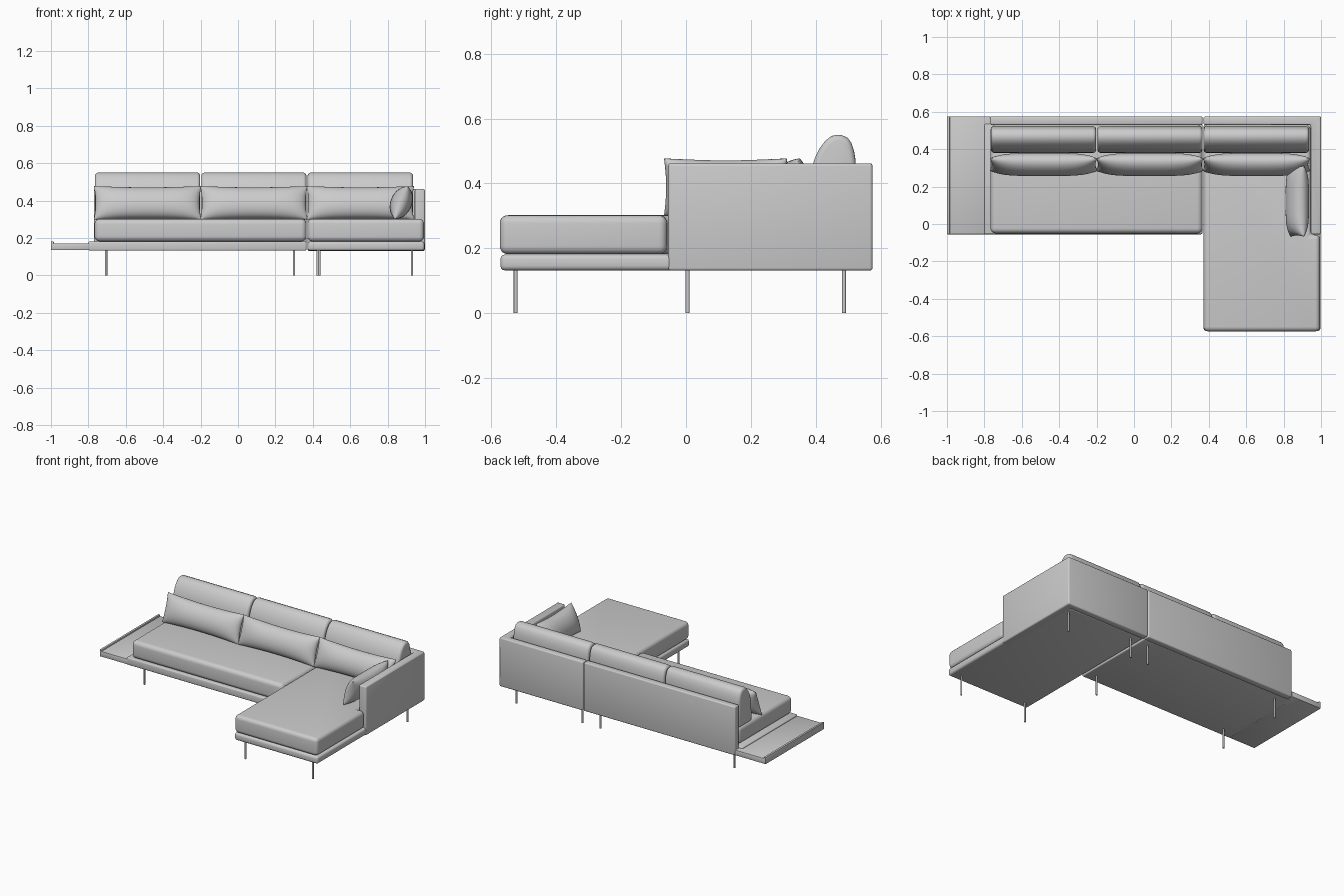
import bpy, bmesh, math
from mathutils import Matrix

if "Cube" in bpy.data.objects:
    bpy.data.objects.remove(bpy.data.objects["Cube"])


def finish(name, bm):
    bmesh.ops.recalc_face_normals(bm, faces=bm.faces)
    me = bpy.data.meshes.new(name)
    bm.to_mesh(me)
    bm.free()
    ob = bpy.data.objects.new(name, me)
    bpy.context.collection.objects.link(ob)
    bpy.ops.object.select_all(action='DESELECT')
    ob.select_set(True)
    bpy.context.view_layer.objects.active = ob
    bpy.ops.object.shade_smooth_by_angle(angle=math.radians(35))
    return ob


def prism(name, pts, lo, hi, bevel, segs=3, axis='Z'):
    """Extrude an outline along Z (x,y points) or X (y,z points), rounding its sharp edges."""
    bm = bmesh.new()
    to3 = (lambda a, b: (a, b, lo)) if axis == 'Z' else (lambda a, b: (lo, a, b))
    face = bm.faces.new([bm.verts.new(to3(a, b)) for a, b in pts])
    ext = bmesh.ops.extrude_face_region(bm, geom=[face])
    d = (0, 0, hi - lo) if axis == 'Z' else (hi - lo, 0, 0)
    bmesh.ops.translate(bm, vec=d, verts=[g for g in ext['geom'] if isinstance(g, bmesh.types.BMVert)])
    bmesh.ops.recalc_face_normals(bm, faces=bm.faces)
    sharp = [e for e in bm.edges if e.calc_face_angle(0) > math.radians(50)]
    bmesh.ops.bevel(bm, geom=sharp, offset=bevel, offset_type='OFFSET', segments=segs,
                    profile=0.5, affect='EDGES', clamp_overlap=True)
    return finish(name, bm)


def box(name, x, y, z, bevel, segs=3):
    pts = [(x[0], y[0]), (x[1], y[0]), (x[1], y[1]), (x[0], y[1])]
    return prism(name, pts, z[0], z[1], bevel, segs)


def pillow(name, loc, w, h, t, lean, turn=0):
    """Stuffed pillow with pinched corners, leaning backwards."""
    bm = bmesh.new()
    nu, nv = 32, 16
    rot = Matrix.Translation(loc) @ Matrix.Rotation(turn, 4, 'Z') @ Matrix.Rotation(-lean, 4, 'X')
    for side in (-1, 1):
        rows = []
        for j in range(nv + 1):
            v = -math.cos(math.pi * j / nv)
            row = []
            for i in range(nu + 1):
                u = -math.cos(math.pi * i / nu)
                puff = (1 - u ** 4) ** 0.5 * (1 - v * v) ** 0.5
                x = w / 2 * u * (1 - 0.035 * (1 - v * v))
                z = h / 2 * v * (1 - 0.10 * (1 - u * u))
                row.append(bm.verts.new((x, side * t / 2 * puff, z)))
            rows.append(row)
        for j in range(nv):
            for i in range(nu):
                bm.faces.new((rows[j][i], rows[j][i + 1], rows[j + 1][i + 1], rows[j + 1][i]))
    bmesh.ops.remove_doubles(bm, verts=bm.verts, dist=1e-5)
    bm.transform(rot)
    return finish(name, bm)


# Bases
box('long_base', (-0.80, 0.366), (-0.055, 0.535), (0.132, 0.182), 0.008)
box('chaise_base', (0.372, 0.997), (-0.572, 0.535), (0.132, 0.181), 0.014)

# Side table at the left end, with a raised outer lip
box('side_table', (-0.998, -0.77), (-0.055, 0.575), (0.135, 0.172), 0.004, 2)
box('side_table_lip', (-1.0, -0.985), (-0.055, 0.575), (0.135, 0.182), 0.003, 2)

# Back panel and wrapped back-and-arm panel
box('long_back_panel', (-0.77, 0.366), (0.53, 0.575), (0.132, 0.462), 0.008)
prism('corner_arm_panel',
      [(0.372, 0.53), (0.945, 0.53), (0.945, -0.055), (1.0, -0.055), (1.0, 0.575), (0.372, 0.575)],
      0.131, 0.462, 0.009)

# Seat cushions
box('long_seat_cushion', (-0.767, 0.366), (-0.05, 0.53), (0.182, 0.302), 0.028, 5)
prism('chaise_seat_cushion',
      [(0.372, -0.574), (0.994, -0.574), (0.994, -0.058), (0.944, -0.058), (0.944, 0.53), (0.372, 0.53)],
      0.182, 0.302, 0.027, 5)

# Back cushions: domed profile leaning on the panel
profile = [(0.523, 0.295), (0.523, 0.47), (0.518, 0.50), (0.51, 0.525), (0.498, 0.541), (0.48, 0.549),
           (0.465, 0.55), (0.448, 0.546), (0.43, 0.532), (0.413, 0.51), (0.40, 0.485),
           (0.389, 0.455), (0.382, 0.41), (0.38, 0.36), (0.38, 0.295)]
for i, (a, b) in enumerate([(-0.765, -0.202), (-0.196, 0.366), (0.372, 0.936)]):
    prism(f'back_cushion_{i + 1}', profile, a, b, 0.018, 4, 'X')
    pillow(f'lumbar_pillow_{i + 1}', ((a + b) / 2, 0.318, 0.388), 0.575, 0.19, 0.115, math.radians(20))

# Pillow against the arm
pillow('arm_pillow', (0.873, 0.122, 0.389), 0.38, 0.19, 0.115, math.radians(22), -math.pi / 2)

# Thin round legs
legs = [(-0.705, 0.005), (-0.705, 0.487), (0.30, 0.005), (0.30, 0.487),
        (0.425, -0.525), (0.93, -0.525), (0.435, 0.487), (0.93, 0.487)]
for i, (x, y) in enumerate(legs):
    bm = bmesh.new()
    bmesh.ops.create_cone(bm, cap_ends=True, segments=16, radius1=0.006, radius2=0.006, depth=0.14,
                          matrix=Matrix.Translation((x, y, 0.07)))
    finish(f'leg_{i + 1}', bm)
